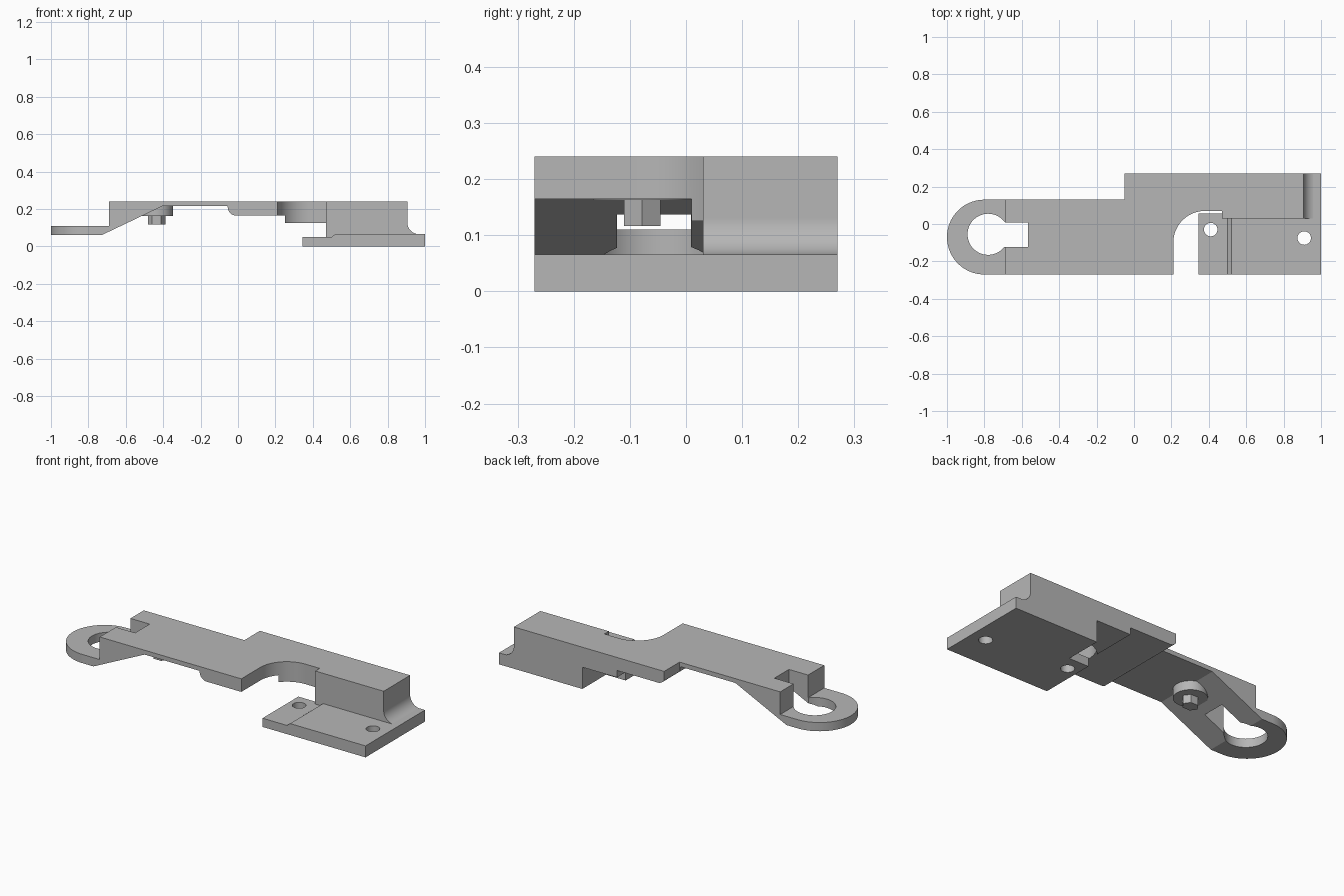
import bpy, bmesh
from math import sin, cos, radians, pi

default = bpy.data.objects.get("Cube")
if default:
    bpy.data.objects.remove(default, do_unlink=True)

grey = bpy.data.materials.new("plain grey")
grey.use_nodes = True
colour = (0.47, 0.47, 0.47, 1)
grey.diffuse_color = colour
grey.node_tree.nodes["Principled BSDF"].inputs["Base Color"].default_value = colour


def arc(cx, cy, r, start, end, steps=16):
    """Points along an arc, angles in degrees."""
    angles = [radians(start + (end - start) * i / steps) for i in range(steps + 1)]
    return [(cx + r * cos(a), cy + r * sin(a)) for a in angles]


def prism(name, points, axis, low, high):
    """Extrude an outline along y (outline in x, z) or along z (outline in x, y)."""
    bm = bmesh.new()
    place = (lambda a, b: (a, low, b)) if axis == "y" else (lambda a, b: (a, b, low))
    face = bm.faces.new([bm.verts.new(place(a, b)) for a, b in points])
    new = bmesh.ops.extrude_face_region(bm, geom=[face])["geom"]
    shift = (0, high - low, 0) if axis == "y" else (0, 0, high - low)
    bmesh.ops.translate(bm, vec=shift, verts=[v for v in new if isinstance(v, bmesh.types.BMVert)])
    bmesh.ops.recalc_face_normals(bm, faces=bm.faces)
    mesh = bpy.data.meshes.new(name)
    bm.to_mesh(mesh)
    bm.free()
    mesh.materials.append(grey)
    obj = bpy.data.objects.new(name, mesh)
    bpy.context.collection.objects.link(obj)
    return obj


def box(name, x0, x1, y0, y1, z0, z1):
    return prism(name, [(x0, y0), (x1, y0), (x1, y1), (x0, y1)], "z", z0, z1)


def disc(name, x, y, r, z0, z1, steps=48):
    return prism(name, arc(x, y, r, 0, 360, steps)[:-1], "z", z0, z1)


def activate(obj):
    bpy.ops.object.select_all(action="DESELECT")
    obj.select_set(True)
    bpy.context.view_layer.objects.active = obj


def combine(obj, other, operation):
    """Apply a boolean and discard the second object."""
    activate(obj)
    mod = obj.modifiers.new("combine", "BOOLEAN")
    mod.operation, mod.solver, mod.object = operation, "EXACT", other
    bpy.ops.object.modifier_apply(modifier=mod.name)
    bpy.data.objects.remove(other, do_unlink=True)


def finish(obj):
    activate(obj)
    bpy.ops.object.shade_smooth_by_angle(angle=radians(22))
    obj.modifiers.new("even_shading", "WEIGHTED_NORMAL").keep_sharp = True


# Lever body: side profile trimmed by its plan outline
side = [(-1.1, 0.06), (-0.73, 0.06), (-0.405, 0.215), (-0.055, 0.215)]
side += arc(-0.01, 0.21, 0.045, 180, 270, 10)
side += [(0.25, 0.165), (0.25, 0.125), (0.47, 0.125), (0.47, 0.03), (0.97, 0.03)]
side += arc(0.97, 0.13, 0.065, 270, 180)
side += [(0.905, 0.24), (-0.69, 0.24), (-0.69, 0.11), (-1.1, 0.11)]
body = prism("lever_body", side, "y", -0.4, 0.4)

plan = arc(-0.8, -0.07, 0.2, 90, 270, 40)
plan += [(0.21, -0.27)] + arc(0.38, -0.1, 0.17, 180, 90, 24)
plan += [(0.47, 0.07), (0.47, 0.03), (1, 0.03), (1, 0.27), (-0.05, 0.27), (-0.05, 0.13)]
combine(body, prism("plan_outline", plan, "z", -0.1, 0.4), "INTERSECT")

# Keyhole through the ring end
combine(body, disc("ring_hole", -0.78, -0.055, 0.11, -0.1, 0.4), "DIFFERENCE")
combine(body, box("ring_slot", -0.78, -0.568, -0.123, 0.009, -0.1, 0.4), "DIFFERENCE")

# Mounting plate with a shallow step, a short tab and two screw holes
plate_side = [(0.345, 0), (1, 0), (1, 0.066), (0.52, 0.066), (0.5, 0.05), (0.345, 0.05)]
plate = prism("mounting_plate", plate_side, "y", -0.27, 0.27)
combine(plate, box("tab_cut", 0.2, 0.47, 0.055, 0.4, -0.1, 0.2), "DIFFERENCE")
for x, y in ((0.41, -0.03), (0.91, -0.075)):
    combine(plate, disc("screw_hole", x, y, 0.036, -0.1, 0.2, 32), "DIFFERENCE")
combine(body, plate, "UNION")
finish(body)

# Round boss and six-sided pin under the arm
boss = disc("boss", -0.435, -0.078, 0.088, 0.163, 0.22)
finish(boss)
pin_plan = [(-0.435 + 0.047 * cos(i * pi / 3), -0.078 + 0.038 * sin(i * pi / 3)) for i in range(6)]
prism("pin", pin_plan, "z", 0.116, 0.17)
